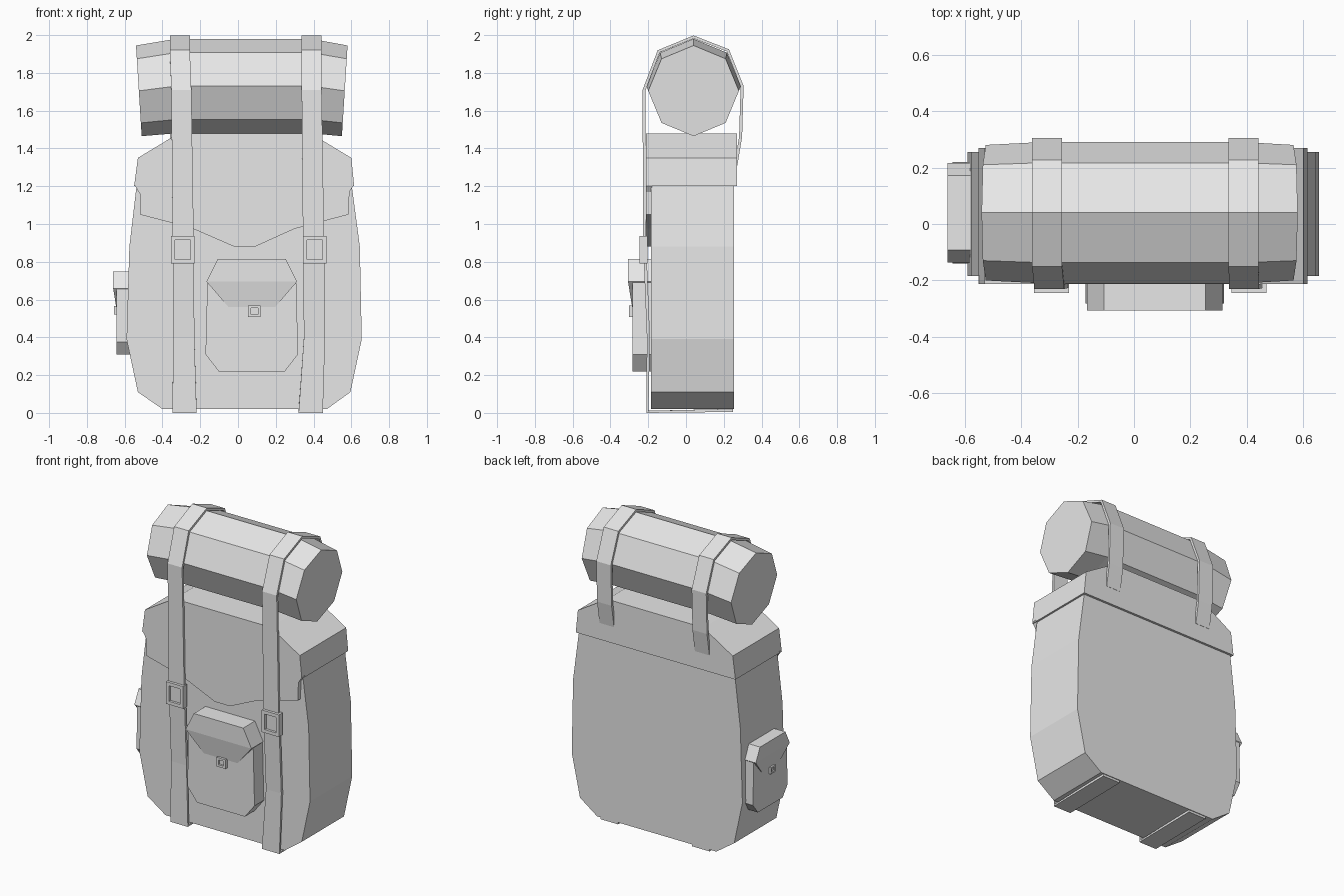
import bpy
import bmesh
from mathutils import Matrix, Vector

if "Cube" in bpy.data.objects:
    bpy.data.objects.remove(bpy.data.objects["Cube"])

GREY = (0.8, 0.8, 0.8, 1)
canvas = bpy.data.materials.new("grey canvas")
canvas.use_nodes = True
canvas.diffuse_color = GREY
canvas.node_tree.nodes["Principled BSDF"].inputs["Base Color"].default_value = GREY


def finish(name, bm, fix_normals=True):
    if fix_normals:
        bmesh.ops.recalc_face_normals(bm, faces=bm.faces)
    mesh = bpy.data.meshes.new(name)
    bm.to_mesh(mesh)
    bm.free()
    mesh.materials.append(canvas)
    obj = bpy.data.objects.new(name, mesh)
    bpy.context.collection.objects.link(obj)
    return obj


def loft(name, rings):
    """Closed solid through rings that have equal point counts."""
    bm = bmesh.new()
    loops = [[bm.verts.new(p) for p in ring] for ring in rings]
    n = len(loops[0])
    for a, b in zip(loops, loops[1:]):
        for i in range(n):
            j = (i + 1) % n
            bm.faces.new((a[i], a[j], b[j], b[i]))
    bm.faces.new(loops[0])
    bm.faces.new(loops[-1])
    return finish(name, bm)


def slab(name, outline, y0, y1, frame=Matrix()):
    """Outline in x and z, extruded along y."""
    return loft(name, [[frame @ Vector((x, y, z)) for x, z in outline] for y in (y0, y1)])


def buckle(name, x, z, w, h, y0, y1, rim, frame=Matrix()):
    """Square frame with a recessed middle, facing -y."""
    outer = [(x - w / 2, z - h / 2), (x + w / 2, z - h / 2),
             (x + w / 2, z + h / 2), (x - w / 2, z + h / 2)]
    inner = [(x + (px - x) * (1 - 2 * rim / w), z + (pz - z) * (1 - 2 * rim / h))
             for px, pz in outer]
    rings = [(outer, y0), (outer, y1), (inner, y1), (inner, y0 * 0.4 + y1 * 0.6)]
    return loft(name, [[frame @ Vector((px, y, pz)) for px, pz in pts] for pts, y in rings])


# Main bag
slab("bag_body", [(-0.40, 0.02), (0.47, 0.02), (0.595, 0.11), (0.655, 0.39), (0.645, 0.88),
                  (0.60, 1.22), (-0.535, 1.22), (-0.575, 0.88), (-0.59, 0.39), (-0.53, 0.11)],
     -0.185, 0.255)

# Lid and its front flap
slab("lid", [(-0.55, 1.2), (0.615, 1.2), (0.60, 1.35), (0.385, 1.48), (-0.315, 1.48),
             (-0.53, 1.35)], -0.213, 0.27)
slab("lid_flap", [(-0.55, 1.21), (-0.52, 1.16), (-0.52, 1.05), (-0.25, 0.98), (-0.02, 0.88),
                  (0.09, 0.88), (0.30, 0.975), (0.585, 1.05), (0.59, 1.17), (0.615, 1.21)],
     -0.213, -0.18)

# Bedroll with drooping, narrower ends
UNIT = [Matrix.Rotation(i * 0.785398, 2) @ Vector((1, 0)) for i in range(8)]


def roll_ring(x, z, r, lean=0):
    return [(x + lean * u.y, 0.04 + r * u.x, z + r * u.y) for u in UNIT]


loft("bedroll", [roll_ring(-0.525, 1.705, 0.24, -0.015), roll_ring(-0.33, 1.73, 0.25),
                 roll_ring(0.39, 1.73, 0.25), roll_ring(0.565, 1.705, 0.24, 0.015)])

# Straps run from the lid back, over the roll, down the front and under the bag
PATH = [(0.272, 1.31), (0.297, 1.46), (0.305, 1.73), (0.227, 1.925), (0.04, 1.998),
        (-0.15, 1.92), (-0.23, 1.71), (-0.227, 0.9), (-0.207, 0.4), (-0.21, 0.0), (0.25, 0.005)]
CENTRES = {"right": [-0.308] * 6 + [-0.30, -0.29, -0.287, -0.283, -0.283],
           "left": [0.388] * 6 + [0.39, 0.40, 0.405, 0.385, 0.385]}
for side, centres in CENTRES.items():
    bm = bmesh.new()
    rows = []
    for i, ((y, z), cx) in enumerate(zip(PATH, centres)):
        half = 0.053 if i < 7 else 0.056 if i < 9 else 0.064
        rows.append([bm.verts.new((cx + s * half, y, z)) for s in (-1, 1)])
    for a, b in zip(rows, rows[1:]):
        bm.faces.new((a[0], b[0], b[1], a[1]))
    strap = finish(side + "_strap", bm, False)
    solid = strap.modifiers.new("thickness", "SOLIDIFY")
    solid.thickness = 0.016
    solid.offset = -1
    bx = -0.292 if side == "right" else 0.407
    buckle(side + "_strap_buckle", bx, 0.863, 0.125, 0.146, -0.205, -0.245, 0.022)


# Pockets share one design: pouch, folded flap and small buckle
def pocket(name, frame):
    slab(name + "_pouch", [(-0.175, 0), (0.175, 0), (0.245, 0.09), (0.235, 0.48), (0.18, 0.58),
                           (-0.18, 0.58), (-0.235, 0.48), (-0.245, 0.09)], 0.02, -0.092, frame)
    bm = bmesh.new()
    half = [(0.18, 0.595), (0.24, 0.475), (0.123, 0.34)]
    outline = half + [(-x, z) for x, z in reversed(half)]
    front = [bm.verts.new(frame @ Vector((x, -0.095 if z < 0.4 else -0.117, z)))
             for x, z in outline]
    back = [bm.verts.new(frame @ Vector((x, -0.085 if z < 0.4 else 0.01, z)))
            for x, z in outline]
    for ring in (front, back):
        bm.faces.new((ring[0], ring[1], ring[4], ring[5]))
        bm.faces.new((ring[1], ring[2], ring[3], ring[4]))
    for i in range(6):
        j = (i + 1) % 6
        bm.faces.new((front[i], front[j], back[j], back[i]))
    finish(name + "_flap", bm)
    buckle(name + "_buckle", 0.014, 0.318, 0.066, 0.06, -0.08, -0.112, 0.014, frame)


pocket("front_pocket", Matrix.Translation((0.073, -0.19, 0.22)))
pocket("side_pocket", Matrix.Translation((-0.575, 0.04, 0.31))
       @ Matrix.Rotation(-1.570796, 4, "Z") @ Matrix.Scale(0.735, 4))
